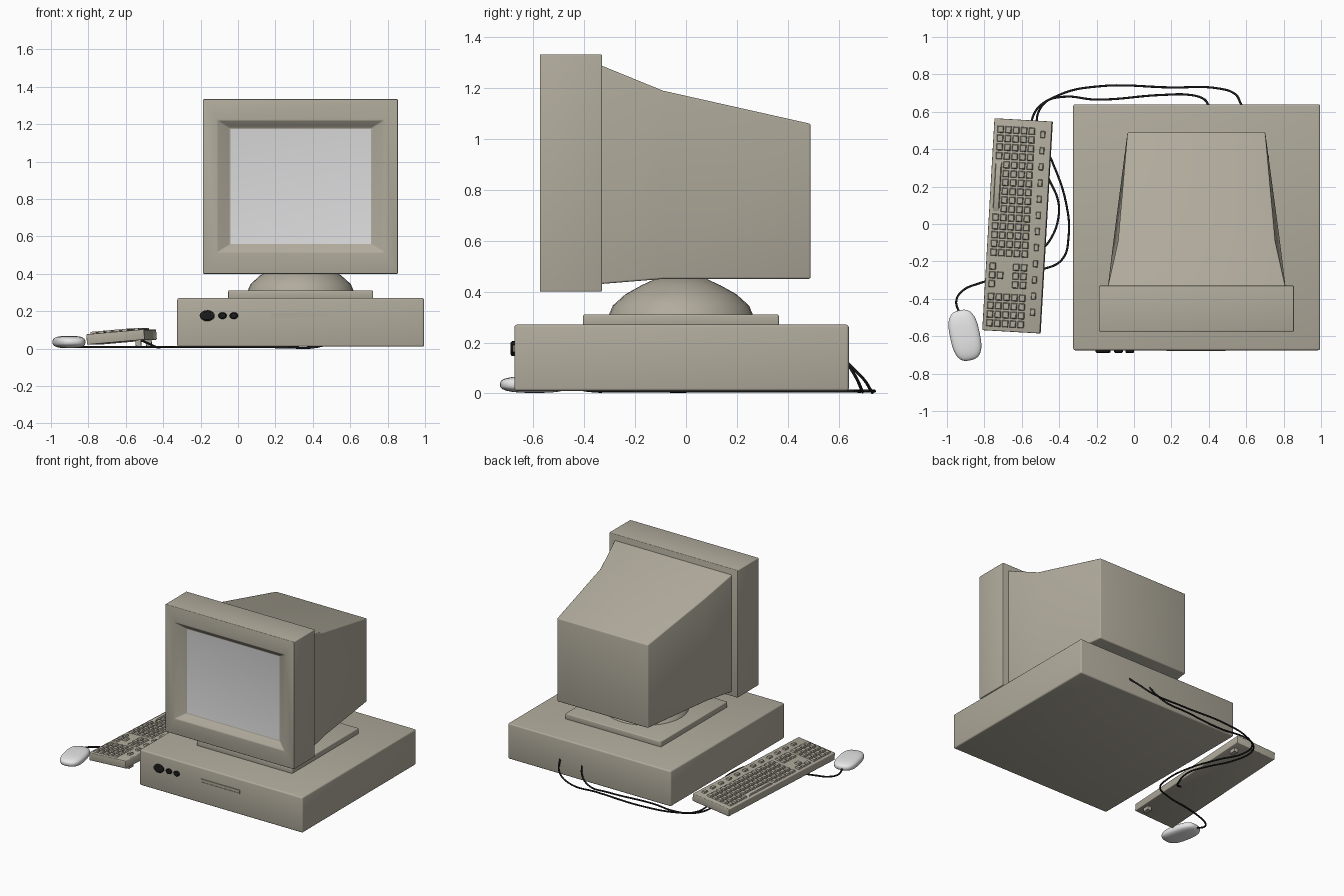
import bpy, bmesh
from math import sin, cos, pi, radians
from mathutils import Matrix, Vector

if "Cube" in bpy.data.objects:
    bpy.data.objects.remove(bpy.data.objects["Cube"])


def material(name, *rgb):
    m = bpy.data.materials.new(name)
    m.use_nodes = True
    m.diffuse_color = (*rgb, 1)
    m.node_tree.nodes["Principled BSDF"].inputs["Base Color"].default_value = (*rgb, 1)
    return m


BEIGE = material("beige plastic", 0.44, 0.41, 0.335)
SCREEN = material("screen grey", 0.72, 0.72, 0.73)
WHITE = material("mouse white", 0.8, 0.8, 0.8)
BLACK = material("black rubber", 0.012, 0.012, 0.012)
meshes = []


def finish(name, bm, mats, matrix=None, bevel=0):
    """Bevel the hard edges and turn the bmesh into an object."""
    bmesh.ops.recalc_face_normals(bm, faces=bm.faces)
    if bevel:
        hard = [e for e in bm.edges if e.calc_face_angle(0) > radians(30)]
        bmesh.ops.bevel(bm, geom=hard, offset=bevel, segments=3, profile=0.5,
                        affect="EDGES", clamp_overlap=True)
    if matrix:
        bm.transform(matrix)
    me = bpy.data.meshes.new(name)
    bm.to_mesh(me)
    bm.free()
    for m in mats:
        me.materials.append(m)
    ob = bpy.data.objects.new(name, me)
    bpy.context.collection.objects.link(ob)
    meshes.append(ob)
    return ob


def add_loft(bm, rings, cap_index=0):
    """Skin a row of equal rings and close both ends."""
    loops = [[bm.verts.new(p) for p in ring] for ring in rings]
    n = len(loops[0])
    for a, b in zip(loops, loops[1:]):
        for i in range(n):
            j = (i + 1) % n
            bm.faces.new((a[i], a[j], b[j], b[i]))
    bm.faces.new(loops[0])
    bm.faces.new(loops[-1]).material_index = cap_index


def loft(name, rings, mats, matrix=None, bevel=0, cap_index=0):
    bm = bmesh.new()
    add_loft(bm, rings, cap_index)
    return finish(name, bm, mats, matrix, bevel)


def rect_y(y, x0, x1, z0, z1, tuck=0):
    """Upright rectangle, its top edge drawn in by tuck."""
    return [(x0, y, z0), (x1, y, z0), (x1 - tuck, y, z1), (x0 + tuck, y, z1)]


def rect_z(z, x, y, w, d):
    return [(x + sx * w / 2, y + sy * d / 2, z)
            for sx, sy in ((-1, -1), (1, -1), (1, 1), (-1, 1))]


def circle(n, place):
    return [place(cos(2 * pi * i / n), sin(2 * pi * i / n)) for i in range(n)]


# Desktop case and swivel plate
CX = 0.335
loft("computer_case", [rect_y(y, -0.325, 0.995, 0.01, 0.27) for y in (-0.675, 0.64)],
     [BEIGE], bevel=0.01)
loft("stand_plate", [rect_z(z, CX, -0.02, 0.775, 0.77) for z in (0.265, 0.31)],
     [BEIGE], bevel=0.006)

# Rounded swivel dome
dome = ((0.285, 0.305), (0.268, 0.345), (0.218, 0.39), (0.155, 0.425), (0.09, 0.455))
loft("stand_dome", [circle(32, lambda c, s: (CX + r * c, -0.02 + r * s, z))
                    for r, z in dome], [BEIGE])

# Disk drive slot on the case front
loft("drive_slot", [rect_y(-0.67, 0.175, 0.49, 0.163, 0.19),
                    rect_y(-0.68, 0.175, 0.49, 0.163, 0.19),
                    rect_y(-0.68, 0.18, 0.485, 0.168, 0.185),
                    rect_y(-0.677, 0.18, 0.485, 0.168, 0.185)], [BEIGE])

# Front buttons
for label, bx, rx, rz in (("power", -0.165, 0.04, 0.029),
                          ("middle", -0.083, 0.023, 0.018),
                          ("small", -0.022, 0.023, 0.018)):
    loft(label + "_button",
         [circle(20, lambda c, s: (bx + k * rx * c, y, 0.176 + k * rz * s))
          for y, k in ((-0.67, 1), (-0.685, 1), (-0.691, 0.75))], [BLACK])

# Monitor bezel with sloped recess and screen
outer = (-0.187, 0.855, 0.4, 1.333)
loft("monitor_bezel", [rect_y(-0.33, *outer), rect_y(-0.575, *outer),
                       rect_y(-0.575, -0.11, 0.78, 0.515, 1.22),
                       rect_y(-0.535, -0.045, 0.715, 0.555, 1.18)],
     [BEIGE, SCREEN], bevel=0.005, cap_index=1)

# Tapered tube housing
loft("monitor_back", [rect_y(-0.335, -0.14, 0.81, 0.43, 1.29),
                      rect_y(-0.09, -0.11, 0.78, 0.45, 1.19, 0.025),
                      rect_y(0.49, -0.035, 0.702, 0.45, 1.06)],
     [BEIGE], bevel=0.008)

# Keyboard, turned and tilted up towards its far edge
KB = (Matrix.Translation((-0.6225, -0.01, 0.062))
      @ Matrix.Rotation(radians(-3.3), 4, "Z") @ Matrix.Rotation(radians(-5), 4, "Y"))
TOP = 0.028
loft("keyboard_body", [rect_z(z, 0, 0, 0.31, 1.135) for z in (-TOP, TOP)],
     [BEIGE], KB, bevel=0.005)
for side, fy in (("left", 0.48), ("right", -0.48)):
    loft(side + "_keyboard_foot", [rect_z(z, 0.115, fy, 0.03, 0.05)
                                   for z in (-0.056, -TOP + 0.004)], [BEIGE], KB)

# Keys: main block, navigation keys and number pad
bm = bmesh.new()
PITCH, ROW = 0.047, 0.042


def key(x, y, w=0.035, d=0.038):
    add_loft(bm, [rect_z(TOP - 0.002, x, y, w, d),
                  rect_z(TOP + 0.011, x, y, w * 0.75, d * 0.78)])


for start, count in ((0.51, 15), (-0.222, 3), (-0.385, 4)):
    for row in range(5):
        x = -0.118 + row * ROW
        for col in range(count):
            if count == 15 and row == 0 and 4 <= col <= 9:
                continue
            if count == 3 and (row == 2 or (row == 1 and col != 1)):
                continue
            key(x, start - col * PITCH)
key(-0.118, 0.51 - 6.5 * PITCH, d=5.8 * PITCH)
for i in range(12):
    key(0.11, 0.495 - i * 0.0865, 0.026, 0.038)
finish("keyboard_keys", bm, [BEIGE], KB)

# Mouse: a sphere squared off into a rounded pebble
bm = bmesh.new()
bmesh.ops.create_uvsphere(bm, u_segments=32, v_segments=20, radius=1)
for v in bm.verts:
    v.co = Vector([abs(c) ** 0.72 * (1 if c > 0 else -1) * h
                   for c, h in zip(v.co, (0.08, 0.137, 0.033))])
finish("mouse", bm, [WHITE],
       Matrix.Translation((-0.904, -0.595, 0.035)) @ Matrix.Rotation(radians(12), 4, "Z"))


# Cables
def cable(name, points):
    cu = bpy.data.curves.new(name, "CURVE")
    cu.dimensions = "3D"
    cu.bevel_depth, cu.bevel_resolution, cu.resolution_u = 0.006, 2, 8
    cu.use_fill_caps = True
    sp = cu.splines.new("BEZIER")
    sp.bezier_points.add(len(points) - 1)
    for bp, p in zip(sp.bezier_points, points):
        bp.co = p if len(p) == 3 else (*p, 0.009)
        bp.handle_left_type = bp.handle_right_type = "AUTO"
    cu.materials.append(BLACK)
    bpy.context.collection.objects.link(bpy.data.objects.new(name, cu))


cable("mouse_cable", [(0.575, 0.635, 0.12), (0.54, 0.695, 0.06), (0.45, 0.725, 0.015),
                      (0.2, 0.73), (-0.2, 0.735), (-0.4, 0.69), (-0.5, 0.62),
                      (-0.515, 0.5), (-0.44, 0.34), (-0.365, 0.12), (-0.35, -0.07),
                      (-0.385, -0.19), (-0.5, -0.245), (-0.7, -0.285), (-0.82, -0.315),
                      (-0.92, -0.36), (-0.95, -0.41, 0.015), (-0.935, -0.475, 0.03)])
cable("keyboard_cable", [(0.4, 0.635, 0.12), (0.37, 0.67, 0.06), (0.3, 0.69, 0.015),
                         (0.15, 0.69), (-0.2, 0.665), (-0.38, 0.68), (-0.48, 0.65),
                         (-0.545, 0.56), (-0.53, 0.4), (-0.45, 0.23), (-0.405, 0.12),
                         (-0.405, 0.03), (-0.44, -0.07), (-0.485, -0.125, 0.03),
                         (-0.52, -0.14, 0.045)])

# Smooth shading with sharp edges kept
bpy.ops.object.select_all(action="DESELECT")
for ob in meshes:
    ob.select_set(True)
bpy.context.view_layer.objects.active = meshes[0]
bpy.ops.object.shade_smooth_by_angle(angle=radians(35))
